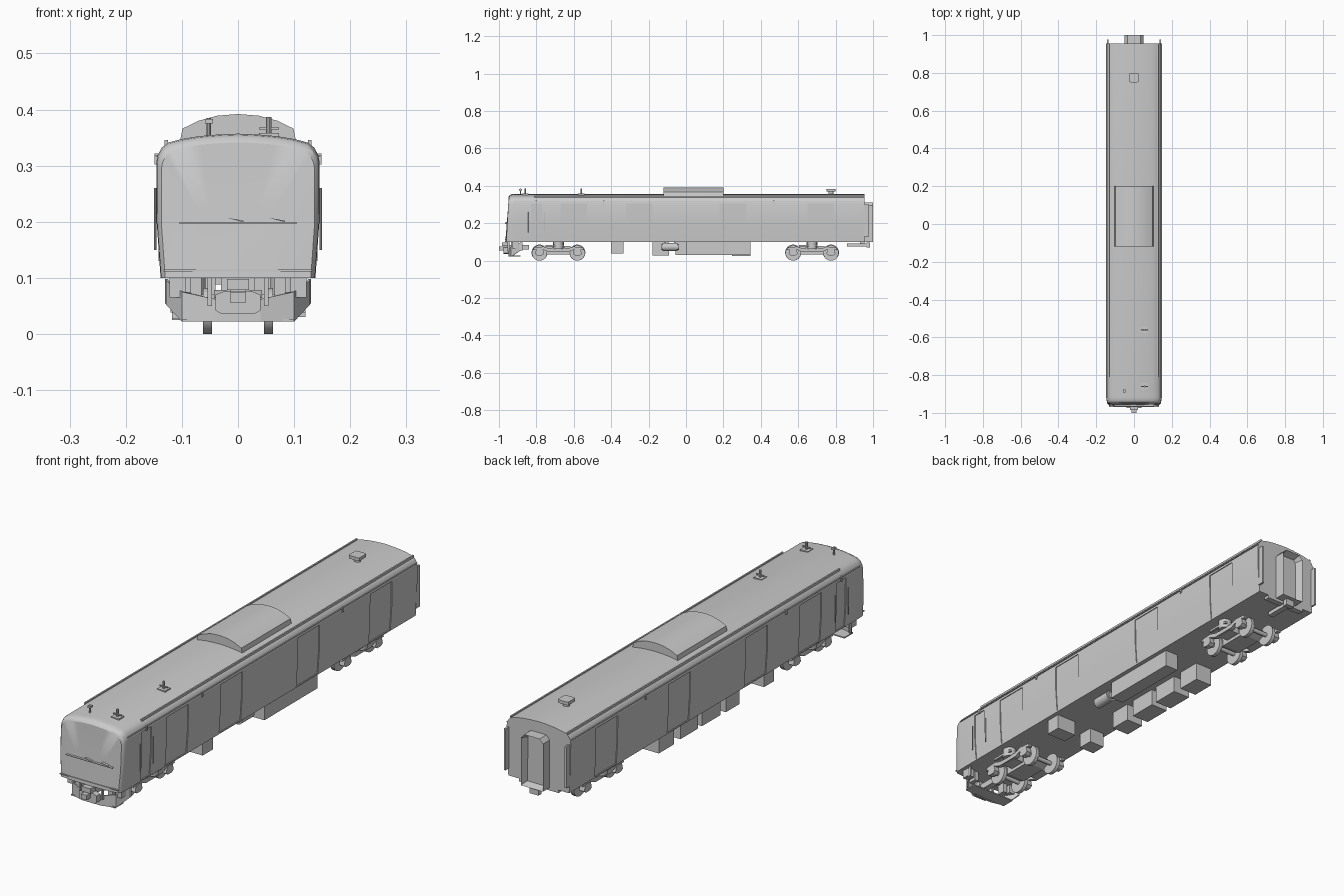
import bpy, bmesh, math

if "Cube" in bpy.data.objects:
    bpy.data.objects.remove(bpy.data.objects["Cube"])


def mesh(name, verts, faces, smooth=False):
    bm = bmesh.new()
    vs = [bm.verts.new(v) for v in verts]
    for f in faces:
        bm.faces.new([vs[i] for i in f])
    bmesh.ops.recalc_face_normals(bm, faces=bm.faces)
    me = bpy.data.meshes.new(name)
    bm.to_mesh(me)
    bm.free()
    ob = bpy.data.objects.new(name, me)
    bpy.context.collection.objects.link(ob)
    if smooth:
        bpy.ops.object.select_all(action='DESELECT')
        ob.select_set(True)
        bpy.context.view_layer.objects.active = ob
        bpy.ops.object.shade_smooth_by_angle(angle=math.radians(35))
    return ob


def prism(name, pts, spans, axis='y', smooth=False):
    """Extrude a profile over each span; pts are (x,z) for axis y, (y,z) for axis x, (x,y) for axis z."""
    put = {'y': lambda p, t: (p[0], t, p[1]), 'x': lambda p, t: (t, p[0], p[1]),
           'z': lambda p, t: (p[0], p[1], t)}[axis]
    verts, faces, n = [], [], len(pts)
    for a, b in spans:
        o = len(verts)
        verts += [put(p, a) for p in pts] + [put(p, b) for p in pts]
        faces += [list(range(o, o + n)), list(range(o + n, o + 2 * n))]
        faces += [[o + i, o + (i + 1) % n, o + n + (i + 1) % n, o + n + i] for i in range(n)]
    return mesh(name, verts, faces, smooth)


def box(name, x0, x1, y0, y1, z0, z1):
    return prism(name, [(x0, y0), (x1, y0), (x1, y1), (x0, y1)], [(z0, z1)], 'z')


def cyl(name, u, v, r, a, b, axis, n=20):
    pts = [(u + r * math.cos(2 * math.pi * i / n), v + r * math.sin(2 * math.pi * i / n)) for i in range(n)]
    return prism(name, pts, [(a, b)], axis, True)


# Body shell: half cross-section lofted to a raked, rounded cab front
half = [(.138, .10), (.145, .20), (.1455, .305), (.143, .319), (.136, .332), (.125, .341),
        (.10, .3475), (.07, .3525), (.035, .3555)]
ring = half + [(0, .357)] + [(-x, z) for x, z in reversed(half)]
n = len(ring)
verts, faces = [], []
stations = [(1, .955, 0), (1, -.925, .03), (.992, -.945, .045), (.975, -.955, .05), (.94, -.961, .05), (.5, -.967, .05)]
for s, y, rake in stations:
    verts += [(x * s, y + rake * (z - .1), .1 + (z - .1) * s) for x, z in ring]
for k in range(len(stations) - 1):
    o = k * n
    faces += [[o + i, o + (i + 1) % n, o + n + (i + 1) % n, o + n + i] for i in range(n)]
faces += [list(range(n)), list(range(len(verts) - n, len(verts)))]
body = mesh("body_shell", verts, faces)

# Recessed passenger doors and cab doors on both sides
doors = [(-.67, -.53), (-.32, -.18), (.18, .32), (.65, .79), (-.83, -.77)]
for s in (1, -1):
    pts = [(.1348, .105), (.1415, .20), (.142, .305), (.17, .305), (.17, .105)]
    cutter = prism("door_cutter", [(s * x, z) for x, z in pts], doors)
    cutter.hide_render = True
    mod = body.modifiers.new("doors", 'BOOLEAN')
    mod.operation, mod.solver, mod.object = 'DIFFERENCE', 'EXACT', cutter
    bpy.context.view_layer.objects.active = body
    bpy.ops.object.modifier_apply(modifier=mod.name)
    bpy.data.objects.remove(cutter)
bpy.ops.object.select_all(action='DESELECT')
body.select_set(True)
bpy.ops.object.shade_smooth_by_angle(angle=math.radians(30))

# Roof air-conditioner
ac = [(.103, .345), (.099, .366), (.07, .380), (.037, .389)]
prism("air_conditioner", ac + [(0, .392)] + [(-x, z) for x, z in reversed(ac)], [(-.12, .20)], smooth=True)

# Roof antennas, horn and ventilator
for y in (-.86, -.56):
    box("antenna_base", .037, .073, y - .017, y + .017, .345, .358)
    box("antenna_plate", .037, .073, y - .003, y + .003, .364, .368)
    cyl("antenna_post", .055, y, .005, .35, .387, 'z', 10)
cyl("horn_post", -.052, -.885, .004, .345, .385, 'z', 10)
box("horn_head", -.059, -.045, -.893, -.877, .375, .383)
cyl("vent_neck", 0, .775, .014, .35, .372, 'z', 16)
k = .024
prism("vent_cap", [(-k, .753), (-.018, .75), (.018, .75), (k, .753), (k, .797), (.018, .80), (-.018, .80), (-k, .797)],
      [(.370, .383)], 'z')

# Side trim: gutters, lamps, handrails and rear end boards
for s in (1, -1):
    def side(name, x0, x1, *r):
        return box(name, *sorted((s * x0, s * x1)), *r)
    side("roof_gutter", .125, .131, -.81, .955, .337, .346)
    side("eave_rail", .141, .147, -.92, .955, .316, .319)
    for y in (-.80, -.44, .47):
        side("side_lamp", .143, .149, y - .004, y + .004, .302, .322)
    for y in (-.842, -.758):
        cyl("cab_handrail", s * .1475, y, .002, .15, .26, 'z', 8)
    side("end_board", .134, .142, .95, .978, .13, .30)

# Cab front trim: windscreen sill, wipers, lower lip
box("windscreen_sill", -.105, .105, -.967, -.955, .1965, .199)
for x in (-.004, .070):
    prism("wiper", [(x - .015, .207), (x + .014, .199), (x + .014, .202)], [(-.966, -.955)])
box("front_lip", -.132, .132, -.968, -.95, .111, .115)

# Rear gangway with recessed doorway
gang = prism("gangway", [(-.05, .10), (.05, .10), (.05, .295), (.035, .312), (-.035, .312), (-.05, .295)], [(.95, 1.0)])
bm = bmesh.new()
bm.from_mesh(gang.data)
rear = [max(bm.faces, key=lambda f: f.calc_center_median().y)]
bmesh.ops.inset_region(bm, faces=rear, thickness=.013)
bmesh.ops.translate(bm, verts=rear[0].verts, vec=(0, -.03, 0))
bm.to_mesh(gang.data)
bm.free()

# Front obstacle deflector: bent plate plus hangers
plan = [(.13, -.875, .055, .098), (.128, -.89, .052, .095), (.10, -.935, .022, .075), (.04, -.95, .022, .062)]
plan += [(-x, y, a, b) for x, y, a, b in reversed(plan)]
plate = mesh("deflector_plate", [(x, y, z) for x, y, a, b in plan for z in (a, b)],
             [[2 * i, 2 * i + 2, 2 * i + 3, 2 * i + 1] for i in range(len(plan) - 1)])
plate.modifiers.new("thickness", 'SOLIDIFY').thickness = .005
box("deflector_shelf", -.10, .10, -.94, -.885, .022, .027)
for s in (1, -1):
    box("deflector_hanger", s * .075 - .01, s * .075 + .01, -.935, -.90, .06, .10)
    box("front_step", s * .108 - .014, s * .108 + .014, -.93, -.895, .065, .10)
    box("air_hose", s * .05 - .004, s * .05 + .004, -.955, -.945, .05, .10)

# Couplers
prism("front_coupler", [(-.04, .042), (-.03, .036), (.03, .036), (.04, .042), (.04, .07), (.025, .076), (-.025, .076), (-.04, .07)],
      [(-.975, -.95)])
box("coupler_head", -.013, .013, -1.0, -.97, .055, .075)
box("coupler_connector", -.02, .02, -.985, -.95, .078, .098)
box("coupler_bar", -.014, .014, -.95, -.84, .06, .085)
box("rear_coupler_bar", -.012, .012, .86, .975, .075, .092)
box("rear_coupler_head", -.02, .02, .965, .985, .07, .097)
box("rear_beam", -.09, .09, .93, .955, .088, .10)

# Bogies: wheelsets, side frames, springs, transom
for c in (-.682, .674):
    for d in (-.101, .101):
        y = c + d
        cyl("axle", y, .043, .009, -.095, .095, 'x', 12)
        for s in (1, -1):
            cyl("wheel", y, .041, .041, *sorted((s * .049, s * .062)), 'x', 24)
            cyl("wheel_flange", y, .043, .043, *sorted((s * .046, s * .050)), 'x', 24)
            prism("axle_box", [(y - .024, .036), (y - .012, .028), (y + .012, .028), (y + .024, .036),
                               (y + .018, .062), (y - .018, .062)], [sorted((s * .075, s * .098))], 'x')
    for s in (1, -1):
        prof = [(.135, .058), (.085, .060), (.05, .046), (-.05, .046), (-.085, .060), (-.135, .058),
                (-.13, .071), (-.08, .075), (-.045, .064), (.045, .064), (.08, .075), (.13, .071)]
        prism("bogie_side_frame", [(c + a, z) for a, z in prof], [sorted((s * .078, s * .096))], 'x')
        cyl("air_spring", s * .085, c, .027, .062, .10, 'z', 20)
        box("yaw_damper", s * .103 - .005, s * .103 + .005, c - .07, c + .03, .075, .084)
    box("bogie_transom", -.09, .09, c - .035, c + .035, .045, .07)
    prism("traction_motor", [(c - .09, .045), (c - .06, .032), (c + .06, .032), (c + .09, .045), (c + .09, .065),
                             (c + .06, .078), (c - .06, .078), (c - .09, .065)], [(-.043, .043)], 'x')
    box("bogie_pivot", -.03, .03, c - .03, c + .03, .06, .10)

# Underfloor equipment
for i, (x0, x1, y0, y1, z0) in enumerate([
        (.03, .12, -.40, -.335, .038), (-.12, -.05, -.40, -.335, .038), (-.118, -.04, -.18, -.09, .028),
        (-.118, -.04, -.055, .065, .03), (-.118, -.04, .09, .205, .03), (-.118, -.04, .245, .345, .025),
        (.06, .12, 0, .345, .03)]):
    box("equipment_box_%d" % (i + 1), x0, x1, y0, y1, z0, .101)
cyl("air_tank", .085, .073, .022, -.125, -.045, 'y', 20)
cyl("air_tank_cap", .085, .073, .015, -.132, -.038, 'y', 20)
for y in (-.11, -.06):
    box("tank_strap", .08, .09, y - .004, y + .004, .09, .101)
